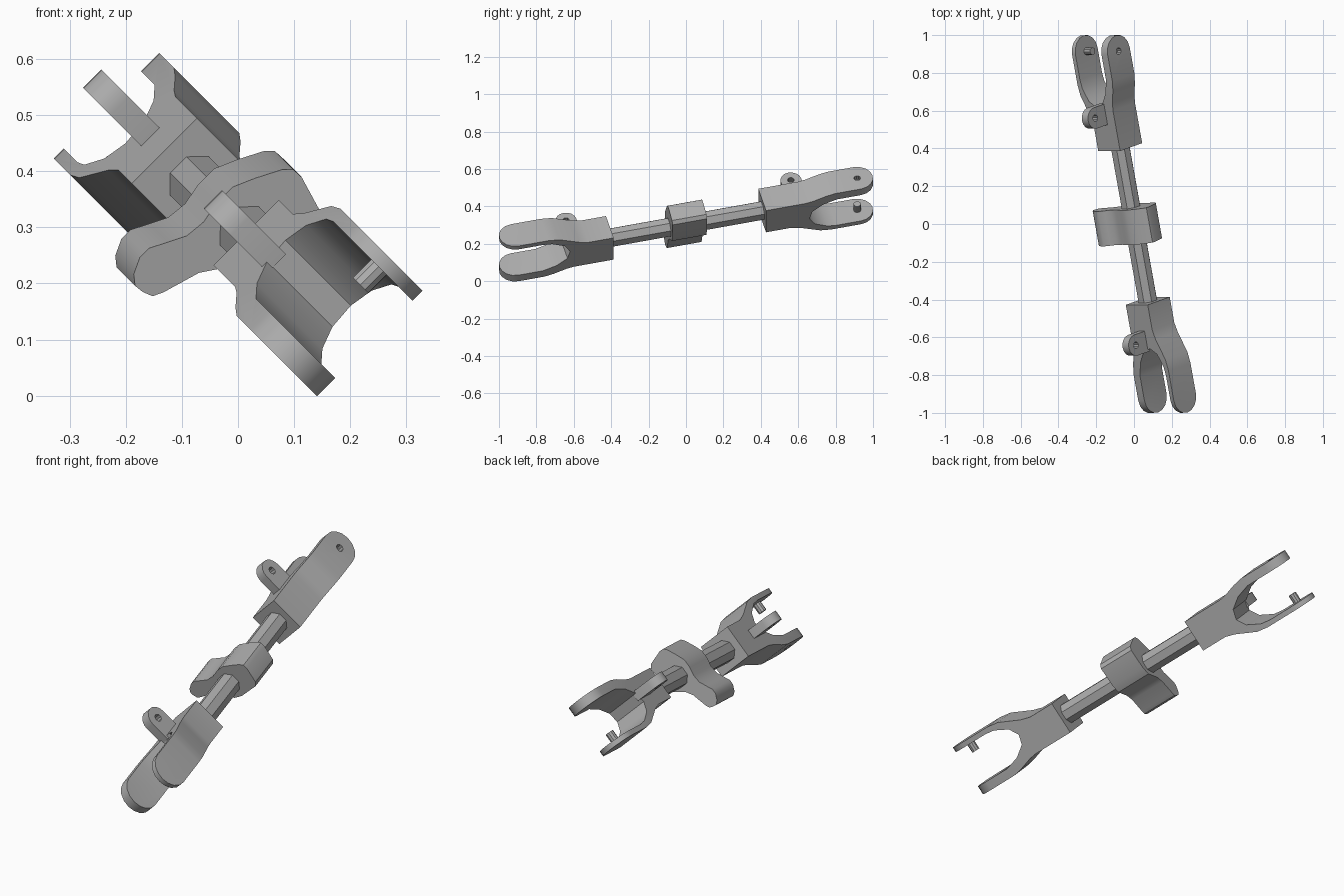
import bpy, bmesh, math
from mathutils import Matrix, Vector

cube = bpy.data.objects.get("Cube")
if cube:
    bpy.data.objects.remove(cube, do_unlink=True)

steel = bpy.data.materials.new("plain grey steel")
GREY = (0.42, 0.42, 0.42, 1)
steel.use_nodes = True
steel.diffuse_color = GREY
steel.node_tree.nodes["Principled BSDF"].inputs["Base Color"].default_value = GREY

# Link frame: X across the forks, Y along the rod, Z towards the lugs
TILT = math.radians(14.2)
across = Vector((1, 0, 1)).normalized()
rise = Vector((-1, 0, 1)).normalized()
along = Vector((0, math.cos(TILT), 0)) + rise * math.sin(TILT)
up = across.cross(along)
FRAME = Matrix.Translation((0, 0, 0.305)) @ Matrix((across, along, up)).transposed().to_4x4()

HALF = 0.085        # half the fork depth
PIN_Y = 0.944       # pin centre along the rod
LUG_Y, LUG_Z = 0.62, 0.165


def prism(name, points, axis, low, high, turn=0):
    """Extrude a 2D outline along a link axis, optionally turned about Z."""
    place = {"x": lambda p, d: (d, p[0], p[1]),
             "y": lambda p, d: (p[0], d, p[1]),
             "z": lambda p, d: (p[0], p[1], d)}[axis]
    bm = bmesh.new()
    a = [bm.verts.new(place(p, low)) for p in points]
    b = [bm.verts.new(place(p, high)) for p in points]
    bm.faces.new(a)
    bm.faces.new(b[::-1])
    for i in range(len(a)):
        j = (i + 1) % len(a)
        bm.faces.new((a[i], b[i], b[j], a[j]))
    bmesh.ops.recalc_face_normals(bm, faces=bm.faces)
    bm.transform(FRAME @ Matrix.Rotation(turn, 4, "Z"))
    mesh = bpy.data.meshes.new(name)
    bm.to_mesh(mesh)
    bm.free()
    mesh.materials.append(steel)
    obj = bpy.data.objects.new(name, mesh)
    bpy.context.collection.objects.link(obj)
    return obj


def arc(cx, cy, r, start, end, steps):
    angles = [math.radians(start + (end - start) * i / steps) for i in range(steps + 1)]
    return [(cx + r * math.cos(t), cy + r * math.sin(t)) for t in angles]


def circle(cx, cy, r, sides):
    return arc(cx, cy, r, 180 / sides, 360 + 180 / sides, sides)[:-1]


def combine(obj, cutter, operation):
    mod = obj.modifiers.new("cut", "BOOLEAN")
    mod.operation, mod.object, mod.solver = operation, cutter, "EXACT"
    bpy.context.view_layer.objects.active = obj
    bpy.ops.object.modifier_apply(modifier=mod.name)
    bpy.data.objects.remove(cutter, do_unlink=True)


def smooth(obj):
    bpy.ops.object.select_all(action="DESELECT")
    obj.select_set(True)
    bpy.context.view_layer.objects.active = obj
    bpy.ops.object.shade_smooth_by_angle(angle=math.radians(32))


# Fork outline: thick arm on +X, thin arm on -X, U-shaped gap between
fork_outline = [
    (-0.082, 0.42), (0.082, 0.42), (0.082, 0.64), (0.088, 0.68), (0.108, 0.75),
    (0.117, 0.80), (0.117, 1.1), (0.071, 1.1), (0.071, 0.81), (0.05, 0.735),
    (0.01, 0.675), (-0.04, 0.66), (-0.085, 0.69), (-0.118, 0.76), (-0.124, 0.81),
    (-0.124, 1.1), (-0.149, 1.1), (-0.149, 0.78), (-0.141, 0.72), (-0.095, 0.61),
    (-0.082, 0.56)]
# Rounded ends seen across the fork
tip_outline = [(0.3, -HALF)] + arc(PIN_Y, 0, HALF, -90, 90, 8) + [(0.3, HALF)]
# Lug standing on the fork body
lug_outline = [(LUG_Y + 0.056, 0.07)] + arc(LUG_Y, LUG_Z, 0.056, 0, 180, 8) + [(LUG_Y - 0.056, 0.07)]

for side, turn in (("back", 0), ("front", math.pi)):
    fork = prism(side + "_fork", fork_outline, "z", -0.2, 0.2, turn)
    combine(fork, prism("tip_shape", tip_outline, "x", -0.3, 0.3, turn), "INTERSECT")
    combine(fork, prism("hole", circle(PIN_Y, 0, 0.018, 10), "x", 0.09, 0.2, turn), "DIFFERENCE")
    smooth(fork)

    lug = prism(side + "_lug", lug_outline, "x", -0.023, 0.023, turn)
    combine(lug, prism("hole", circle(LUG_Y, LUG_Z, 0.018, 10), "x", -0.1, 0.1, turn), "DIFFERENCE")
    smooth(lug)

    pin = prism(side + "_pin", circle(PIN_Y, 0, 0.02, 10), "x", -0.13, -0.078, turn)
    smooth(pin)

# Straight rod between the forks
prism("rod", circle(0, 0, 0.053, 8), "y", -0.43, 0.43)

# Wavy clamp around the middle of the rod
clamp_outline = [
    (-0.205, 0.06), (-0.207, 0.078), (-0.194, 0.095), (-0.165, 0.109), (-0.142, 0.109),
    (-0.11, 0.092), (-0.079, 0.076), (-0.04, 0.072), (0.0, 0.08), (0.04, 0.08),
    (0.08, 0.062), (0.125, 0.038), (0.139, 0.024), (0.14, 0.003), (0.119, -0.07),
    (0.1, -0.085), (0.0, -0.08), (-0.04, -0.066), (-0.078, -0.01), (-0.11, 0.012),
    (-0.18, 0.033), (-0.198, 0.042)]
clamp = prism("middle_clamp", clamp_outline, "y", -0.095, 0.095)
smooth(clamp)
